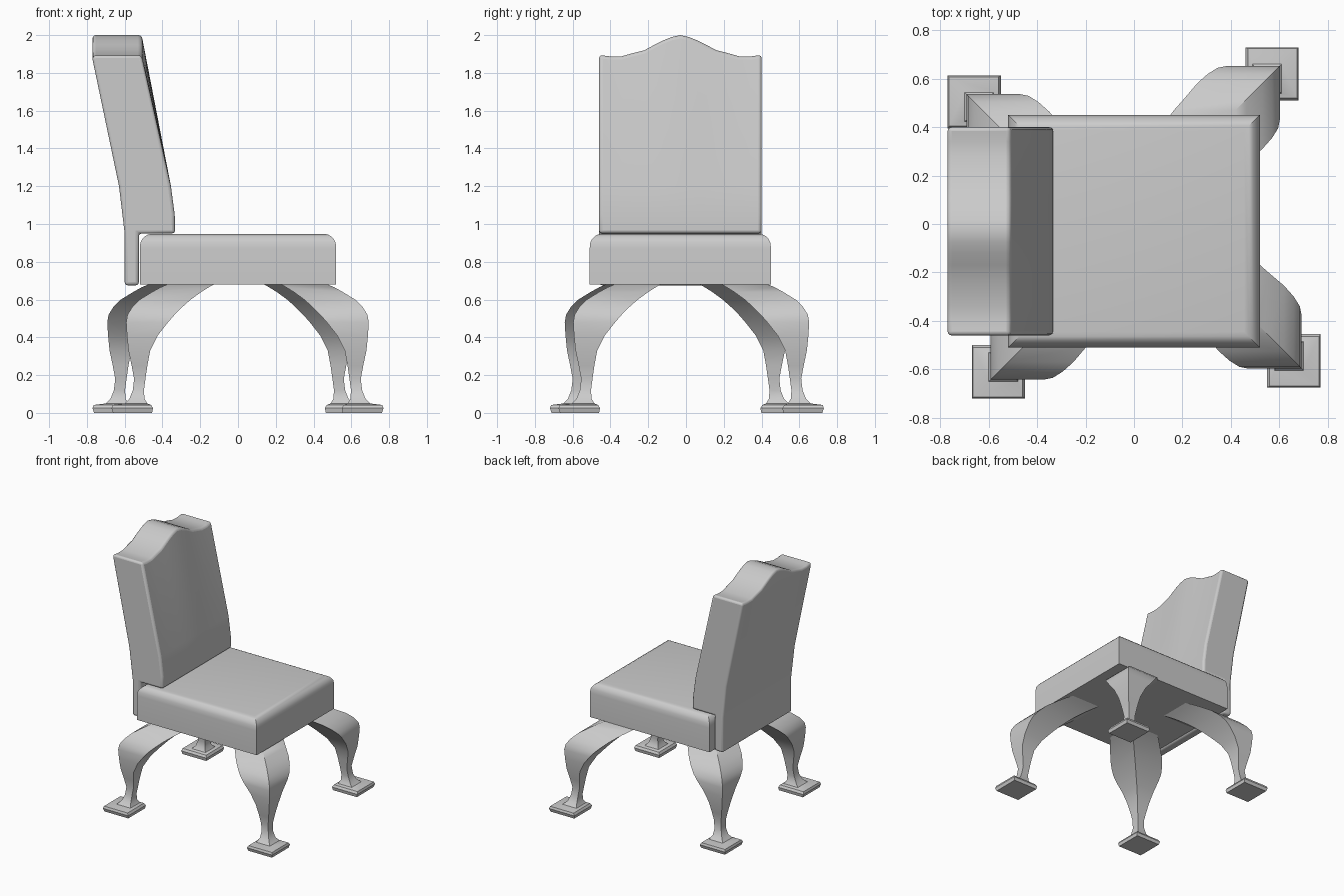
import bpy, bmesh, math

if "Cube" in bpy.data.objects:
    bpy.data.objects.remove(bpy.data.objects["Cube"])


def loft(name, rings, bevel=0.0, segments=3, angle=40):
    """Skin a stack of equal closed rings, cap the ends, optionally bevel."""
    bm = bmesh.new()
    rows = [[bm.verts.new(p) for p in ring] for ring in rings]
    n = len(rows[0])
    for a, b in zip(rows, rows[1:]):
        for i in range(n):
            bm.faces.new((a[i], a[(i + 1) % n], b[(i + 1) % n], b[i]))
    bm.faces.new(rows[0])
    bm.faces.new(rows[-1])
    bmesh.ops.recalc_face_normals(bm, faces=bm.faces[:])
    mesh = bpy.data.meshes.new(name)
    bm.to_mesh(mesh)
    bm.free()
    ob = bpy.data.objects.new(name, mesh)
    bpy.context.collection.objects.link(ob)
    if bevel:
        m = ob.modifiers.new("soft_edges", 'BEVEL')
        m.width = bevel
        m.segments = segments
        m.limit_method = 'ANGLE'
        m.angle_limit = math.radians(angle)
    bpy.ops.object.select_all(action='DESELECT')
    ob.select_set(True)
    bpy.context.view_layer.objects.active = ob
    bpy.ops.object.shade_smooth_by_angle(angle=math.radians(35))
    return ob


# Seat cushion: rounded top rim, sharp bottom and upright corners
X, Y, CY = 0.52, 0.48, -0.03
rim = [(0.0, 0.68), (0.0, 0.87)]
for k in range(1, 6):
    t = k / 5 * math.pi / 2
    rim.append((0.065 * (1 - math.cos(t)), 0.88 + 0.068 * math.sin(t)))
loft("seat", [[(sx * (X - d), CY + sy * (Y - d), z)
               for sx, sy in ((-1, -1), (1, -1), (1, 1), (-1, 1))] for d, z in rim])

# Backrest: side profile swept across y under a serpentine crest
half = [(0.43, 1.895), (0.37, 1.887), (0.31, 1.888), (0.25, 1.905), (0.19, 1.92),
        (0.14, 1.947), (0.09, 1.972), (0.045, 1.99)]
crest = [(-y, z) for y, z in half] + [(0, 2.0)] + [(y, z) for y, z in reversed(half)]
rings = []
for y, top in crest:
    side = [(-0.60, 0.675), (-0.60, 0.95), (-0.63, 1.2), (-0.77, 1.87), (-0.77, top),
            (-0.51, top), (-0.355, 1.2), (-0.335, 1.05), (-0.333, 0.95),
            (-0.525, 0.95), (-0.525, 0.675)]
    rings.append([(x, CY + y, z) for x, z in side])
loft("backrest", rings, bevel=0.028)

# Cabriole legs: square sections (height, outer inset, inner inset) from the foot corner
sections = [(0.005, 0.008, 0.215), (0.03, 0.0, 0.22), (0.042, 0.006, 0.21),
            (0.05, 0.07, 0.19), (0.075, 0.095, 0.175), (0.12, 0.113, 0.172),
            (0.18, 0.12, 0.18), (0.25, 0.107, 0.19), (0.33, 0.09, 0.205),
            (0.41, 0.082, 0.245), (0.48, 0.078, 0.30), (0.52, 0.085, 0.335),
            (0.56, 0.11, 0.375), (0.60, 0.15, 0.42), (0.64, 0.215, 0.475),
            (0.665, 0.26, 0.515), (0.69, 0.32, 0.56)]
corners = {"front_right_leg": (0.77, -0.675), "back_right_leg": (0.68, 0.73),
           "back_left_leg": (-0.77, 0.614), "front_left_leg": (-0.67, -0.72)}
for name, (cx, cy) in corners.items():
    sx, sy = math.copysign(1, cx), math.copysign(1, cy)
    loft(name, [[(cx - sx * u, cy - sy * v, max(z - 0.005, 0) if z < 0.04 else z)
                 for u, v in ((o, o), (i, o), (i, i), (o, i))] for z, o, i in sections])
